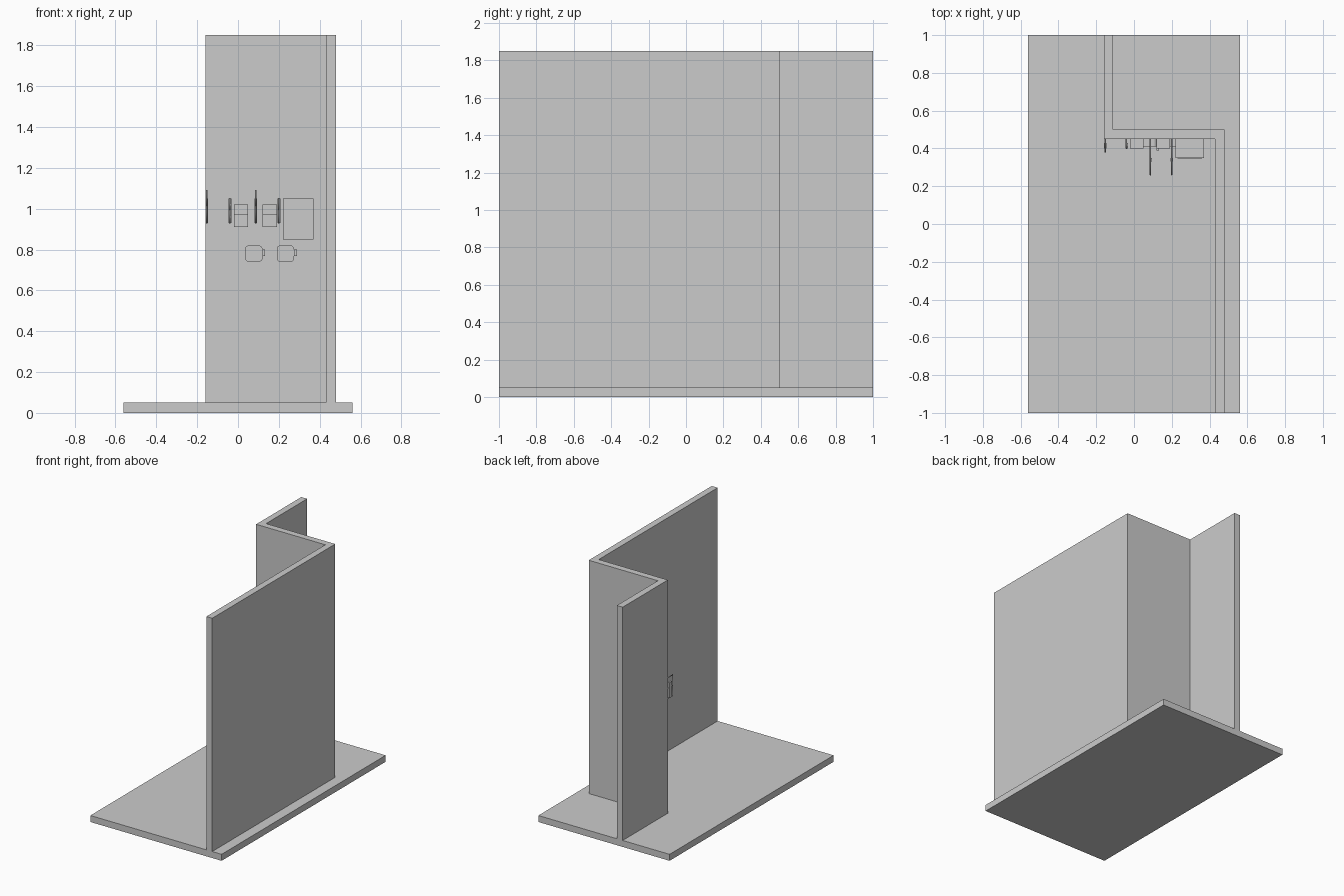
import bpy, bmesh
from mathutils import Vector

if "Cube" in bpy.data.objects:
    bpy.data.objects.remove(bpy.data.objects["Cube"])

grey = bpy.data.materials.new("light_grey")
grey.use_nodes = True
grey.diffuse_color = (0.6, 0.6, 0.6, 1)
grey.node_tree.nodes["Principled BSDF"].inputs["Base Color"].default_value = (0.6, 0.6, 0.6, 1)

WALL_Y = 0.45  # face that carries the fittings


def finish(name, bm):
    bmesh.ops.recalc_face_normals(bm, faces=bm.faces)
    mesh = bpy.data.meshes.new(name)
    bm.to_mesh(mesh)
    bm.free()
    mesh.materials.append(grey)
    obj = bpy.data.objects.new(name, mesh)
    bpy.context.collection.objects.link(obj)
    return obj


def box(name, x, y, z, round_y=0):
    """Box from (low, high) pairs; round_y rounds the edges that run along y."""
    bm = bmesh.new()
    bmesh.ops.create_cube(bm, size=1)
    for v in bm.verts:
        v.co = Vector([r[1] if c > 0 else r[0] for c, r in zip(v.co, (x, y, z))])
    if round_y:
        edges = [e for e in bm.edges
                 if abs(e.verts[0].co.y - e.verts[1].co.y) > 0.001]
        bmesh.ops.bevel(bm, geom=edges, offset=round_y, segments=5,
                        profile=0.5, affect='EDGES')
    return finish(name, bm)


def prism(name, plan, low, high):
    """Plan outline raised from low to high."""
    bm = bmesh.new()
    face = bm.faces.new([bm.verts.new((x, y, low)) for x, y in plan])
    top = bmesh.ops.extrude_face_region(bm, geom=[face])["geom"]
    for v in top:
        if isinstance(v, bmesh.types.BMVert):
            v.co.z = high
    return finish(name, bm)


def loop_bracket(name, x, y, z, radius):
    """Thin two-loop wire bracket standing out from the wall."""
    curve = bpy.data.curves.new(name, 'CURVE')
    curve.dimensions = '3D'
    curve.bevel_depth = radius
    curve.bevel_resolution = 1
    middle = (z[0] + z[1]) / 2
    for low, high in ((z[0], middle), (middle, z[1])):
        spline = curve.splines.new('POLY')
        corners = [(y[0], low), (y[1], low), (y[1], high), (y[0], high)]
        spline.points.add(len(corners) - 1)
        for point, (py, pz) in zip(spline.points, corners):
            point.co = (x, py, pz, 1)
        spline.use_cyclic_u = True
    curve.materials.append(grey)
    bpy.context.collection.objects.link(bpy.data.objects.new(name, curve))


# Floor slab and stepped wall
box("floor_slab", (-0.56, 0.56), (-1, 1), (0, 0.05))
prism("stepped_wall",
      [(-0.16, 1), (-0.11, 1), (-0.11, 0.5), (0.48, 0.5),
       (0.48, -1), (0.43, -1), (0.43, WALL_Y), (-0.16, WALL_Y)], 0.05, 1.85)

# Large dispenser with a raised lip near its bottom
box("large_dispenser", (0.22, 0.37), (0.35, WALL_Y), (0.85, 1.05))
box("dispenser_lip", (0.23, 0.36), (0.346, 0.35), (0.86, 0.867))

# Small lidded boxes, and rounded boxes with side levers
for i, x in enumerate((-0.02, 0.12)):
    box(f"small_box_{i}", (x, x + 0.07), (0.41, WALL_Y), (0.91, 0.97))
    box(f"small_box_lid_{i}", (x, x + 0.07), (0.4, WALL_Y), (0.97, 1.02))
for i, x in enumerate((0.035, 0.19)):
    box(f"rounded_box_{i}", (x, x + 0.085), (0.41, WALL_Y), (0.74, 0.82), 0.018)
    box(f"side_lever_{i}", (x + 0.085, x + 0.098), (0.39, 0.4), (0.768, 0.8))
    box(f"lever_arm_{i}", (x + 0.085, x + 0.091), (0.4, WALL_Y), (0.778, 0.79))

# Wire brackets with thicker grips, in a shallow and a deep pair
for i, (x, front, top) in enumerate(((-0.153, 0.38, 1.09), (-0.04, 0.4, 1.05),
                                     (0.087, 0.26, 1.09), (0.2, 0.26, 1.05))):
    loop_bracket(f"wire_bracket_{i}", x, (front, WALL_Y), (0.93, top), 0.004)
    grip = (0.4, 0.43) if i < 2 else (0.33, 0.35)
    box(f"bracket_grip_{i}", (x - 0.006, x + 0.007), grip, (0.93, 1.05))
